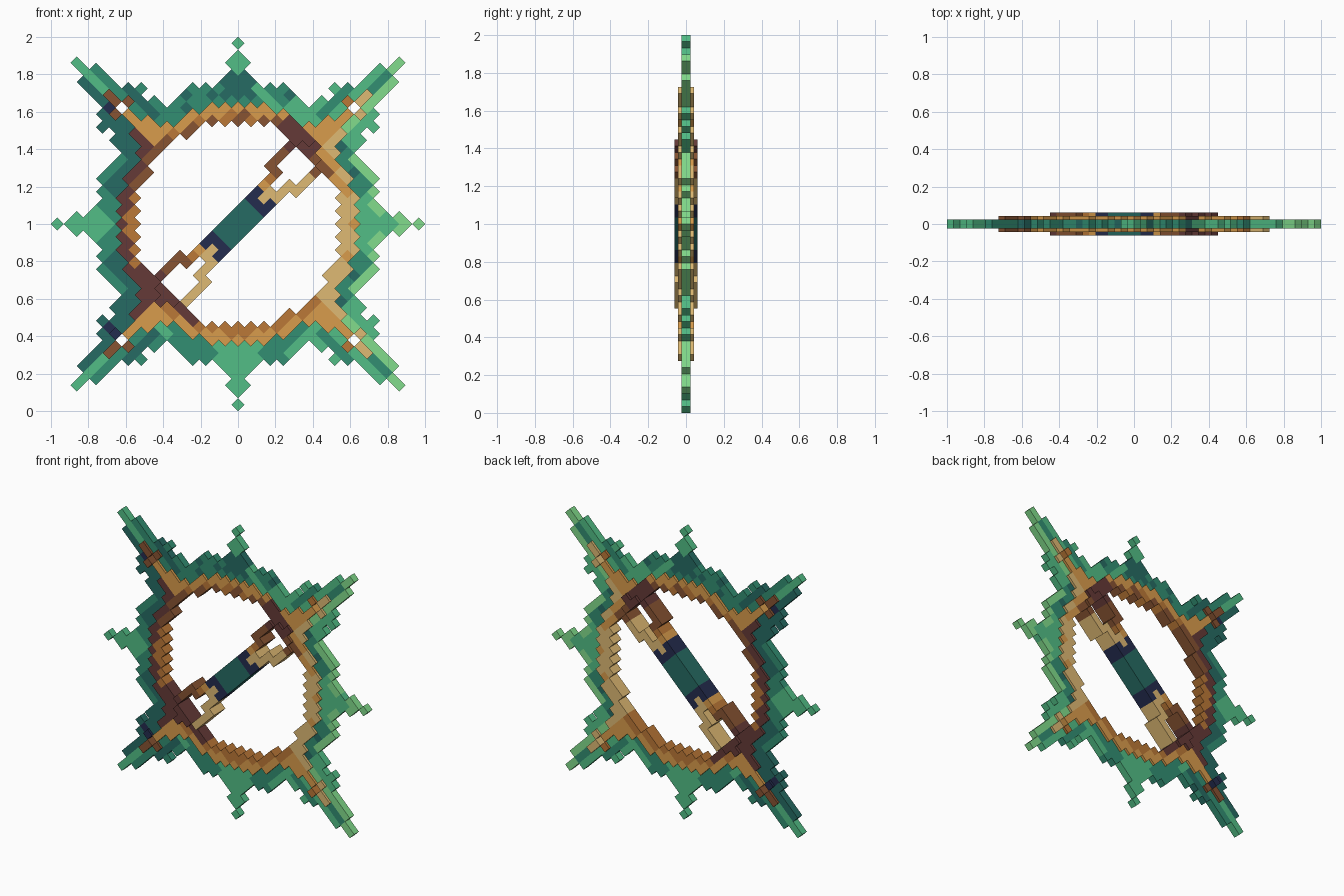
import bpy, bmesh
from math import hypot

cube = bpy.data.objects.get("Cube")
if cube:
    bpy.data.objects.remove(cube, do_unlink=True)

H = 1 / 29  # half diagonal of one square block

PALETTE = {
    "bright_green": (130, 220, 140), "light_green": (82, 190, 134),
    "mid_green": (50, 142, 114), "dark_green": (38, 107, 99),
    "orange": (217, 156, 76), "rust": (187, 120, 55),
    "brown": (135, 83, 50), "dark_brown": (101, 58, 55),
    "tan": (223, 186, 116), "navy": (36, 44, 78),
}
NAMES = list(PALETTE)


def linear(c):
    c /= 255
    return c / 12.92 if c < 0.04 else ((c + 0.055) / 1.055) ** 2.4


MATERIALS = []
for name, rgb in PALETTE.items():
    mat = bpy.data.materials.new(name)
    mat.use_nodes = True
    col = (*[linear(c) for c in rgb], 1)
    mat.diffuse_color = col
    bsdf = mat.node_tree.nodes["Principled BSDF"]
    bsdf.inputs["Base Color"].default_value = col
    bsdf.inputs["Roughness"].default_value = 0.9
    MATERIALS.append(mat)


def build(name, cells, depth, paint):
    """Closed shell of square blocks on a grid turned by 45 degrees."""
    bm = bmesh.new()
    cache = {}

    def corner(u, v, y):
        key = (u, v, y)
        if key not in cache:
            cache[key] = bm.verts.new(((u + v) * H, y, 1 + (v - u) * H))
        return cache[key]

    for i, j in cells:
        ring = [(i - .5, j - .5), (i + .5, j - .5), (i + .5, j + .5), (i - .5, j + .5)]
        faces = [[corner(*p, -depth) for p in ring], [corner(*p, depth) for p in reversed(ring)]]
        for k, (di, dj) in enumerate([(0, -1), (1, 0), (0, 1), (-1, 0)]):
            if (i + di, j + dj) not in cells:
                p, q = ring[k], ring[(k + 1) % 4]
                faces.append([corner(*q, -depth), corner(*p, -depth),
                              corner(*p, depth), corner(*q, depth)])
        index = NAMES.index(paint(i, j))
        for f in faces:
            bm.faces.new(f).material_index = index
    bmesh.ops.recalc_face_normals(bm, faces=bm.faces)
    mesh = bpy.data.meshes.new(name)
    bm.to_mesh(mesh)
    bm.free()
    for mat in MATERIALS:
        mesh.materials.append(mat)
    obj = bpy.data.objects.new(name, mesh)
    bpy.context.collection.objects.link(obj)


GRID = [(i, j) for i in range(-25, 26) for j in range(-25, 26)]


def fold(i, j):
    return min(abs(i), abs(j)), max(abs(i), abs(j))


# Ring with short stems that wrap the four eyelets
def in_ring(i, j):
    n, m = fold(i, j)
    if 11.2 <= hypot(i, j) <= 13.3 or (abs(j) == 11 and n <= 2):
        return True
    return (n <= 1 and 13 <= m <= 15) or (n == 0 and m in (16, 17, 19, 20)) or (n == 1 and m == 18)


def paint_ring(i, j):
    a, b = i + j, j - i
    n, m = fold(i, j)
    side = i if abs(j) == m else j
    outer = hypot(i, j) > 12.2
    if m >= 18:  # eyelets
        if a > 0:
            return "tan" if side >= 0 else "rust"
        return "navy" if side < 0 and b < 0 else "brown"
    # Mounts of the grip
    if 10 <= j <= 12 and -5 <= i <= 3:
        return "dark_brown" if -5 < i < 1 else "brown" if j < 12 else "orange"
    if -12 <= j <= -10 and abs(i) <= 4 and (j > -12 or i <= 0):
        return "dark_brown"
    if m >= 13 and n < 2:  # stems
        if a < 0:
            return "dark_brown" if side < 0 else "orange"
        return "tan" if side > 0 else "orange"
    if a < -12 and not (j < -11 and i > 0):
        return "dark_brown" if outer else "brown" if b > 4 else "rust"
    if a > 12:
        return "orange" if (b > 5 and not outer) or (outer and b % 5 == 0) else "tan"
    if outer:
        return "orange"
    return "brown" if b > 0 and a % 4 < 2 else "rust"


ring_cells = {c for c in GRID if in_ring(*c)}
build("ring", ring_cells, 0.042, paint_ring)

# Pointed green frame: reach of each row, mirrored eight ways
REACH = [25, 23, 19, 16, 14, 14, 14, 14, 13, 12, 12, 12, 13, 13, 14]


def in_frame(i, j):
    n, m = fold(i, j)
    if n >= len(REACH) or (i, j) in ring_cells or hypot(i, j) < 13.3 or (n, m) == (0, 18):
        return False
    return m <= REACH[n] or (n, m) == (3, 18)


frame_cells = {c for c in GRID if in_frame(*c)}


def paint_frame(i, j):
    a, b = i + j, j - i
    n, m = fold(i, j)
    if m >= 15:  # long spikes and their side barbs
        side = i if abs(j) == m else j
        if a > 0:
            if m >= 24 or (side > 0 and n < 3):
                return "bright_green" if n < 2 else "light_green"
            return "light_green" if n in (1, 3) else "mid_green"
        if side == 0:
            return "light_green"
        if side < 0 and (n, m) == ((2, 18) if b < 0 else (1, 19)):
            return "navy"
        return "mid_green" if side > 0 and n in (1, 3) else "dark_green"
    rim = any(c not in frame_cells and c not in ring_cells
              for c in [(i + 1, j), (i - 1, j), (i, j + 1), (i, j - 1)])
    if a > 13:  # right
        if rim:
            return "bright_green" if abs(b) > 1 or a > 23 else "light_green"
        return "light_green" if n > 7 else "dark_green" if b % 4 == 0 else "mid_green"
    if a < -13:  # left
        if n > 9:
            return "light_green"
        return "mid_green" if rim or n > 7 else "dark_green"
    if b > 0:  # top
        if abs(a) < 3 and 19 < b < 24:
            return "dark_green"
        if n > 11 or (a > 0 and (m == 12 or n < 6)):
            return "light_green"
        return "dark_green" if a in (-4, -8, 8) else "mid_green"
    # bottom
    if abs(a) <= 3 or abs(a) > 10:
        return "light_green"
    return "light_green" if rim and a > 0 and n < 7 else "mid_green"


build("pointed_frame", frame_cells, 0.025, paint_frame)


# Diagonal grip with forked ends and the mounts that carry it
def in_grip(i, j):
    n, m = abs(i), abs(j)
    if m <= 5:
        return n <= 1
    if m <= 7:
        return n == 1 or (n == 2 and m == 7)
    if m <= 10:
        return n == 2
    return (m == 11 and n <= 1) or (m == 12 and n == 0)


def paint_grip(i, j):
    m = abs(j)
    if m >= 10:
        if m == 10 and i > 0:
            return "tan" if j < 0 else "brown"
        return "dark_brown" if j < 0 or i <= 0 else "brown"
    if m <= 2:
        return "dark_green"
    if m <= 4:
        return "tan" if m == 4 and i == 0 else "navy"
    if i >= 0:
        return "tan"
    return "orange" if m == 5 else "rust" if m == 6 else "brown"


build("forked_grip", {c for c in GRID if in_grip(*c)}, 0.062, paint_grip)
